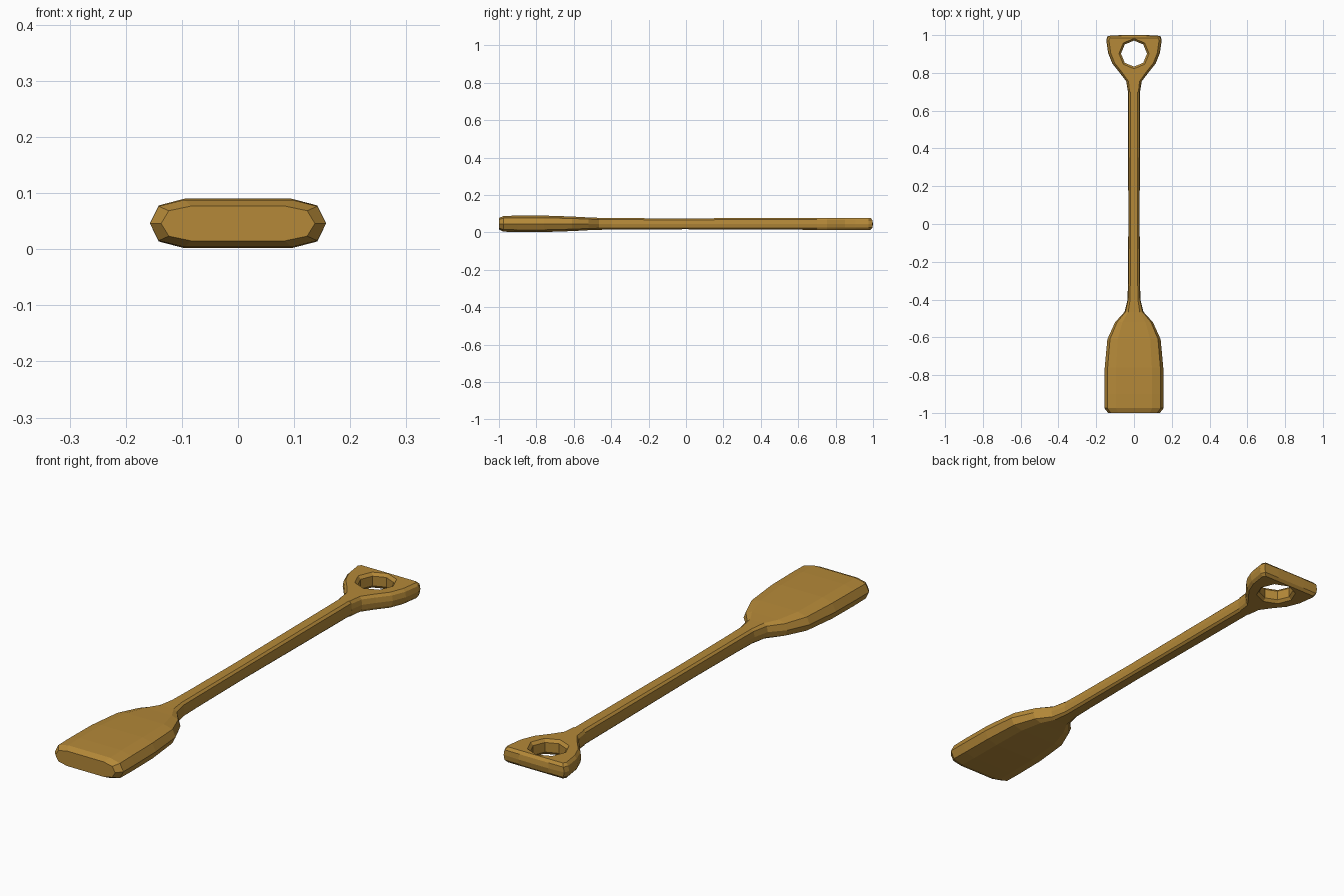
import bpy, bmesh, math

if "Cube" in bpy.data.objects:
    bpy.data.objects.remove(bpy.data.objects["Cube"])

ZC = 0.046
wood = bpy.data.materials.new("wood")
wood.diffuse_color = (0.46, 0.25, 0.04, 1)
wood.use_nodes = True
wood.node_tree.nodes["Principled BSDF"].inputs["Base Color"].default_value = wood.diffuse_color


def finish(name, bm):
    bmesh.ops.recalc_face_normals(bm, faces=bm.faces)
    mesh = bpy.data.meshes.new(name)
    bm.to_mesh(mesh)
    bm.free()
    mesh.materials.append(wood)
    obj = bpy.data.objects.new(name, mesh)
    bpy.context.collection.objects.link(obj)
    return obj


def strip(bm, a, b):
    n = len(a)
    for i in range(n):
        bm.faces.new((a[i], a[(i + 1) % n], b[(i + 1) % n], b[i]))


def loft(name, sections):
    """Ten-sided bevelled cross-sections (y, half width, half height) along y."""
    unit = [(1, 0), (0.9, 0.73), (0.61, 1), (-0.61, 1), (-0.9, 0.73),
            (-1, 0), (-0.9, -0.73), (-0.61, -1), (0.61, -1), (0.9, -0.73)]
    bm = bmesh.new()
    rings = [[bm.verts.new((u * w, y, ZC + v * h)) for u, v in unit]
             for y, w, h in sections]
    for a, b in zip(rings, rings[1:]):
        strip(bm, a, b)
    bm.faces.new(rings[0])
    bm.faces.new(rings[-1])
    return finish(name, bm)


# Blade with rounded shoulders
loft("blade", [(-1.0, 0.137, 0.031), (-0.975, 0.157, 0.042), (-0.9, 0.157, 0.044),
               (-0.76, 0.155, 0.044), (-0.61, 0.141, 0.039), (-0.52, 0.1, 0.034),
               (-0.465, 0.05, 0.032), (-0.4, 0.034, 0.031)])

# Straight shaft, slightly thicker towards both ends
loft("shaft", [(-0.5, 0.042, 0.032), (-0.4, 0.034, 0.031), (-0.3, 0.032, 0.03),
               (0.0, 0.03, 0.029), (0.4, 0.031, 0.031), (0.7, 0.032, 0.032),
               (0.76, 0.03, 0.03)])

# D-shaped grip: outer outline joined to an octagonal finger hole
half = [(0.032, 0.70), (0.041, 0.755), (0.075, 0.80), (0.115, 0.85), (0.137, 0.905),
        (0.147, 0.975), (0.139, 0.996), (0.07, 1.0)]
outline = half + [(-x, y) for x, y in reversed(half)]
centre = (0, 0.902)


def hole_point(i, r):
    # Octagon corners on even steps, edge midpoints on odd steps
    t = math.radians(-90 + 22.5 * (i + 0.5) - 11.25)
    rr = r if i % 2 == 0 else r * math.cos(math.pi / 8)
    return centre[0] + rr * math.cos(t), centre[1] + rr * math.sin(t)


def inset(x, y, d):
    # Pull the outline inwards to form the bevelled edge
    sx = 1 - d / max(abs(x), 0.05)
    return x * sx, min(y, 1.0 - d)


bm = bmesh.new()
n = len(outline)
# (kind, amount, height offset) for each closed loop round the section
loops = [("out", 0.0, 0.0), ("out", 0.004, 0.021), ("out", 0.014, 0.032),
         ("in", 0.08, 0.032), ("in", 0.069, 0.02), ("in", 0.069, -0.02),
         ("in", 0.08, -0.032), ("out", 0.014, -0.032), ("out", 0.004, -0.021)]
rings = []
for kind, amount, dz in loops:
    ring = []
    for i, (x, y) in enumerate(outline):
        px, py = inset(x, y, amount) if kind == "out" else hole_point(i, amount)
        ring.append(bm.verts.new((px, py, ZC + dz)))
    rings.append(ring)
for k in range(len(rings)):
    strip(bm, rings[k], rings[(k + 1) % len(rings)])
finish("grip", bm)
